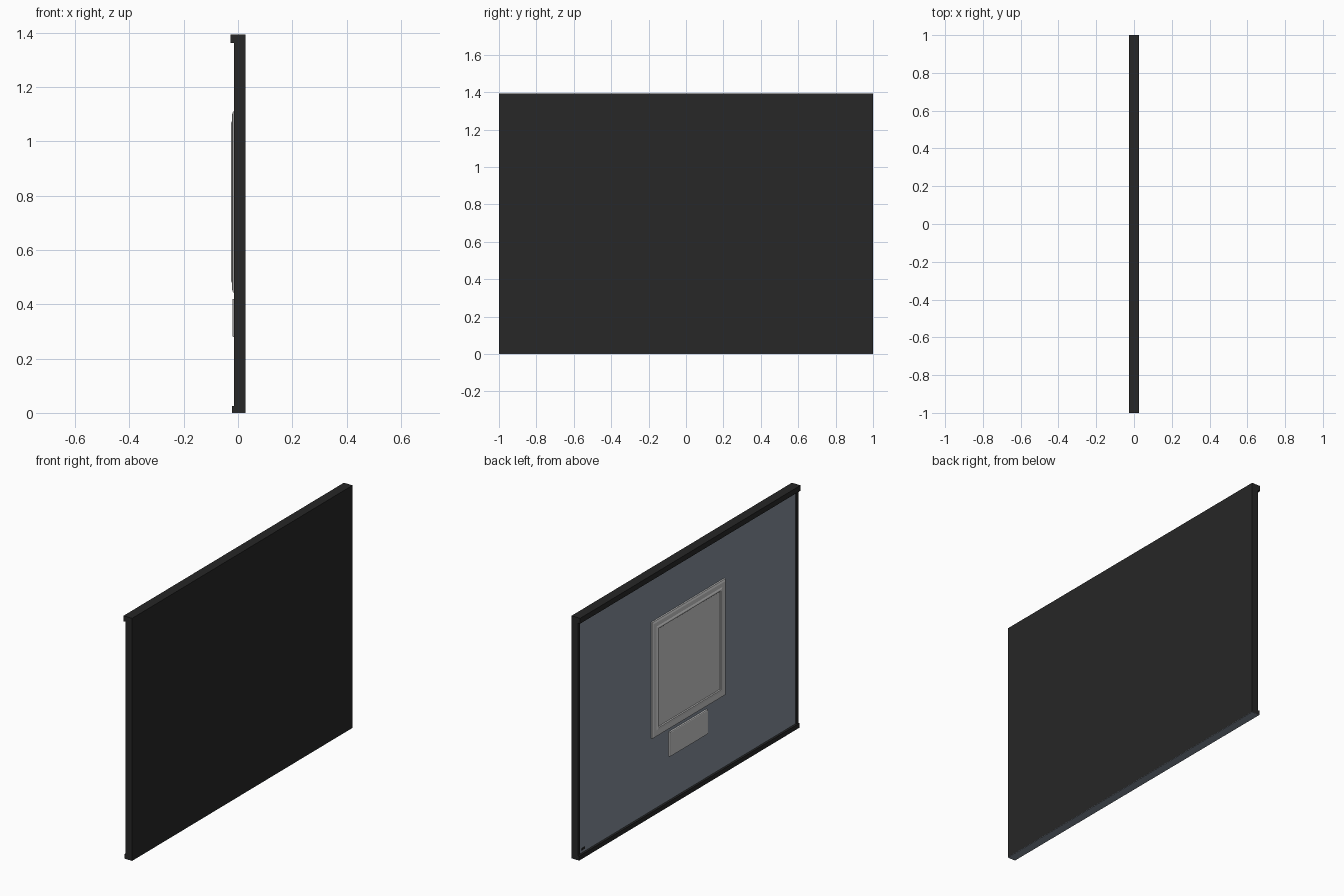
import bpy, bmesh

if "Cube" in bpy.data.objects:
    bpy.data.objects.remove(bpy.data.objects["Cube"])


def material(name, rgb):
    m = bpy.data.materials.new(name)
    m.diffuse_color = (*rgb, 1)
    m.use_nodes = True
    m.node_tree.nodes["Principled BSDF"].inputs["Base Color"].default_value = m.diffuse_color
    return m


BLACK = material("black", (0.02, 0.02, 0.02))
SLATE = material("slate", (0.24, 0.28, 0.34))


def finish(name, bm, mat=None):
    bmesh.ops.recalc_face_normals(bm, faces=bm.faces)
    me = bpy.data.meshes.new(name)
    bm.to_mesh(me)
    bm.free()
    ob = bpy.data.objects.new(name, me)
    bpy.context.collection.objects.link(ob)
    if mat:
        me.materials.append(mat)
    return ob


def box(name, x, y, z, mat=None):
    bm = bmesh.new()
    bmesh.ops.create_cube(bm, size=1)
    for v in bm.verts:
        for i, (a, b) in enumerate((x, y, z)):
            v.co[i] = a if v.co[i] < 0 else b
    return finish(name, bm, mat)


def stepped_panel(name, half_width, z0, z1, steps, mat=None):
    """Concentric rectangles (inset, x) joined into a moulded panel facing -x."""
    bm = bmesh.new()
    rings = []
    for inset, x in steps:
        w = half_width - inset
        rings.append([bm.verts.new((x, y, z)) for y, z in (
            (-w, z0 + inset), (w, z0 + inset), (w, z1 - inset), (-w, z1 - inset))])
    for r, s in zip(rings, rings[1:]):
        for i in range(4):
            j = (i + 1) % 4
            bm.faces.new((r[i], r[j], s[j], s[i]))
    bm.faces.new(rings[0])
    bm.faces.new(rings[-1])
    return finish(name, bm, mat)


# Main slab and surrounding black frame
box("back_slab", (0, 0.0275), (-1, 1), (0.026, 1.362), BLACK)
box("top_rail", (-0.0275, 0.0275), (-1, 1), (1.362, 1.393), BLACK)
box("bottom_rail", (-0.0215, 0.0275), (-1, 1), (0.002, 0.026), BLACK)
box("underside_strip", (-0.0215, 0.0275), (-1, 1), (0, 0.002), SLATE)
for side, y in (("left", (0.98, 1)), ("right", (-1, -0.98))):
    box(side + "_stile", (-0.014, 0), y, (0.026, 1.362), BLACK)

# Slightly recessed slate face
box("slate_face", (-0.009, 0), (-0.98, 0.98), (0.026, 1.362), SLATE)
box("corner_tab", (-0.011, -0.009), (0.93, 0.96), (0.04, 0.052), BLACK)

# Moulded picture frame and the plaque below it
stepped_panel("picture_frame", 0.332, 0.443, 1.11, [
    (0, -0.009), (0, -0.018), (0.011, -0.022), (0.034, -0.022),
    (0.042, -0.0255), (0.049, -0.0255), (0.053, -0.021)])
stepped_panel("plaque", 0.171, 0.28, 0.42, [
    (0, -0.009), (0, -0.019), (0.004, -0.021)])
